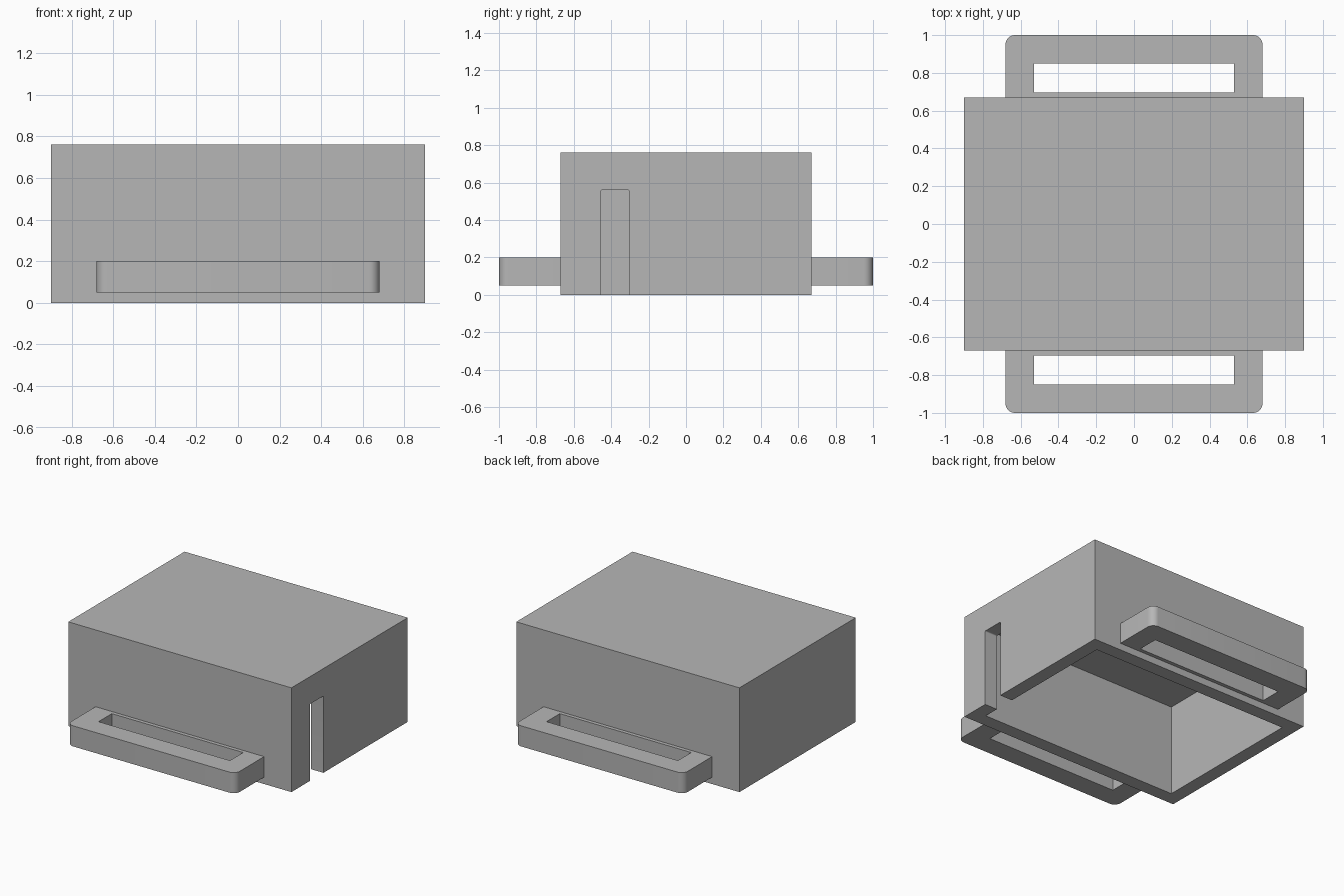
import bpy
import bmesh
from math import radians

old = bpy.data.objects.get("Cube")
if old:
    bpy.data.objects.remove(old, do_unlink=True)

grey = bpy.data.materials.new("plain_grey")
grey.use_nodes = True
colour = (0.47, 0.47, 0.47, 1)
grey.diffuse_color = colour
grey.node_tree.nodes["Principled BSDF"].inputs["Base Color"].default_value = colour


def box(name, low, high, rounded=None, radius=0.05):
    """Axis-aligned box; edges whose two vertices satisfy `rounded` are filleted."""
    bm = bmesh.new()
    bmesh.ops.create_cube(bm, size=1)
    for v in bm.verts:
        v.co = [high[i] if v.co[i] > 0 else low[i] for i in range(3)]
    if rounded:
        edges = [e for e in bm.edges if rounded(e)]
        bmesh.ops.bevel(bm, geom=edges, offset=radius, segments=8,
                        profile=0.5, affect='EDGES')
    mesh = bpy.data.meshes.new(name)
    bm.to_mesh(mesh)
    bm.free()
    mesh.materials.append(grey)
    obj = bpy.data.objects.new(name, mesh)
    bpy.context.collection.objects.link(obj)
    return obj


def activate(obj):
    bpy.ops.object.select_all(action='DESELECT')
    obj.select_set(True)
    bpy.context.view_layer.objects.active = obj


def cut(obj, cutter):
    cutter.hide_render = True
    mod = obj.modifiers.new("cut", 'BOOLEAN')
    mod.operation = 'DIFFERENCE'
    mod.solver = 'EXACT'
    mod.object = cutter
    activate(obj)
    bpy.ops.object.modifier_apply(modifier=mod.name)
    bpy.data.objects.remove(cutter, do_unlink=True)


# Hollow cover, open underneath
X, Y, Z, WALL = 0.9, 0.67, 0.76, 0.1
cover = box("cover", (-X, -Y, 0), (X, Y, Z))
cut(cover, box("cavity_cutter", (WALL - X, WALL - Y, -0.1),
               (X - WALL, Y - WALL, Z - WALL)))

# Slot through the left wall, with slightly eased top corners
SLOT_TOP = 0.56
cut(cover, box("slot_cutter", (X - 1.5 * WALL, -0.457, -0.1), (X + 0.1, -0.302, SLOT_TOP),
               lambda e: all(v.co.z > 0 for v in e.verts)
               and abs(e.verts[0].co.x - e.verts[1].co.x) > 0.1, 0.008))

# Loop handle with rounded outer corners, mirrored front to back
handles = box("handles", (-0.68, -1, 0.05), (0.68, 0.02 - Y, 0.2),
              lambda e: all(v.co.y < -0.9 for v in e.verts)
              and abs(e.verts[0].co.z - e.verts[1].co.z) > 0.1)
cut(handles, box("grip_cutter", (-0.53, -0.85, 0), (0.53, -0.697, 0.3)))
mirror = handles.modifiers.new("mirror", 'MIRROR')
mirror.use_axis = (False, True, False)
activate(handles)
bpy.ops.object.modifier_apply(modifier=mirror.name)

for part in (cover, handles):
    activate(part)
    bpy.ops.object.shade_smooth_by_angle(angle=radians(30))
